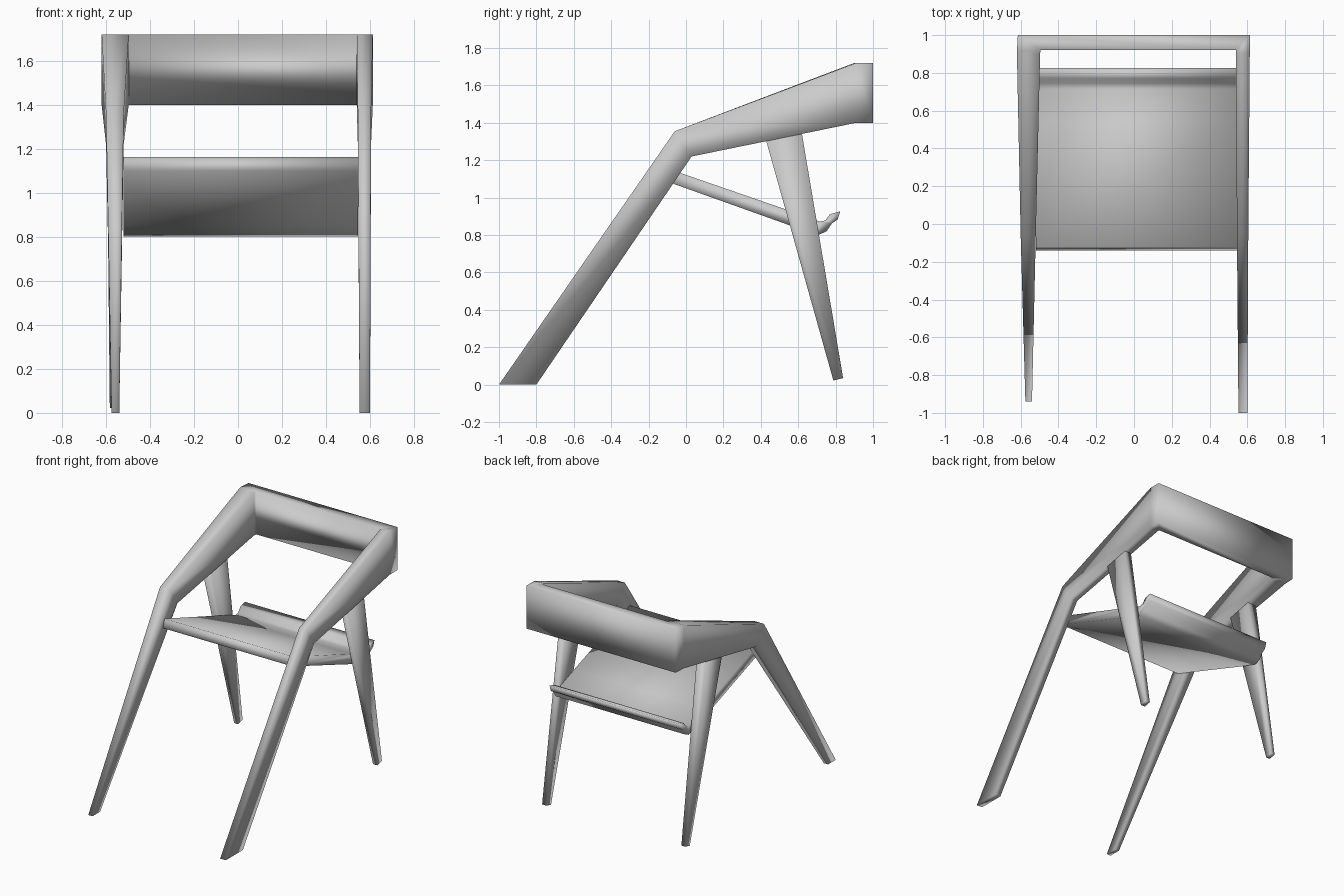
import bpy, bmesh
from mathutils import Vector

if "Cube" in bpy.data.objects:
    bpy.data.objects.remove(bpy.data.objects["Cube"])

# Plain four-sided rail section: (u outer->inner, v top->bottom); shading is fully smooth
SECTION = [(0, 0), (1, 0), (1, 1), (0, 1)]


def finish(name, bm):
    bmesh.ops.recalc_face_normals(bm, faces=bm.faces)
    for f in bm.faces:
        f.smooth = True
    mesh = bpy.data.meshes.new(name)
    bm.to_mesh(mesh)
    bm.free()
    ob = bpy.data.objects.new(name, mesh)
    bpy.context.collection.objects.link(ob)
    return ob


def loft(name, stations):
    """Station: outer x, y, inner x, y, top z, bottom z, y shift of the bottom edge."""
    bm = bmesh.new()
    rings = []
    for xo, yo, xi, yi, zt, zb, dy in stations:
        a, b = Vector((xo, yo, zt)), Vector((xi, yi, zt))
        down = Vector((0, dy, zb - zt))
        rings.append([bm.verts.new(a.lerp(b, u) + down * v) for u, v in SECTION])
    n = len(SECTION)
    for r, s in zip(rings, rings[1:]):
        for i in range(n):
            bm.faces.new((r[i], r[(i + 1) % n], s[(i + 1) % n], s[i]))
    bm.faces.new(rings[0])
    bm.faces.new(rings[-1][::-1])
    return finish(name, bm)


# Front legs, arms and back rail as one continuous bent frame
left = [
    (-.575, -.94, -.54, -.94, 0, 0, .09),
    (-.60, -.06, -.52, -.06, 1.355, 1.22, .09),
    (-.62, .91, -.497, .90, 1.72, 1.40, 0),
    (-.615, 1, -.495, .92, 1.72, 1.40, 0),
]
right = [
    (.613, 1, .54, .92, 1.72, 1.40, 0),
    (.613, .91, .54, .90, 1.72, 1.40, 0),
    (.605, -.06, .545, -.06, 1.355, 1.22, .09),
    (.60, -1, .553, -1, 0, 0, .20),
]
loft("leg_arm_and_back_frame", left + right)

# Tapered back legs, tops buried in the arms
for side, to, ti, bo, bi in (("left", -.597, -.522, -.583, -.55),
                             ("right", .604, .548, .597, .56)):
    loft("back_leg_" + side, [
        (to, .61, ti, .61, 1.40, 1.37, -.20),
        (bo, .84, bi, .84, .035, .022, -.052),
    ])

# Seat: sloping board with an upturned rear lip, lofted across the width
profile = [(-.12, 1.163), (.54, .935), (.715, .872), (.745, .878), (.77, .912), (.825, .927),
           (.81, .882), (.78, .862), (.752, .82), (.71, .802), (.56, .85), (-.14, 1.10)]
bm = bmesh.new()
ends = [[bm.verts.new((x, y, z)) for y, z in profile] for x in (-.52, .546)]
for i in range(len(profile)):
    j = (i + 1) % len(profile)
    bm.faces.new((ends[0][i], ends[0][j], ends[1][j], ends[1][i]))
for end in ends:
    bm.faces.new(end)
finish("seat", bm)
